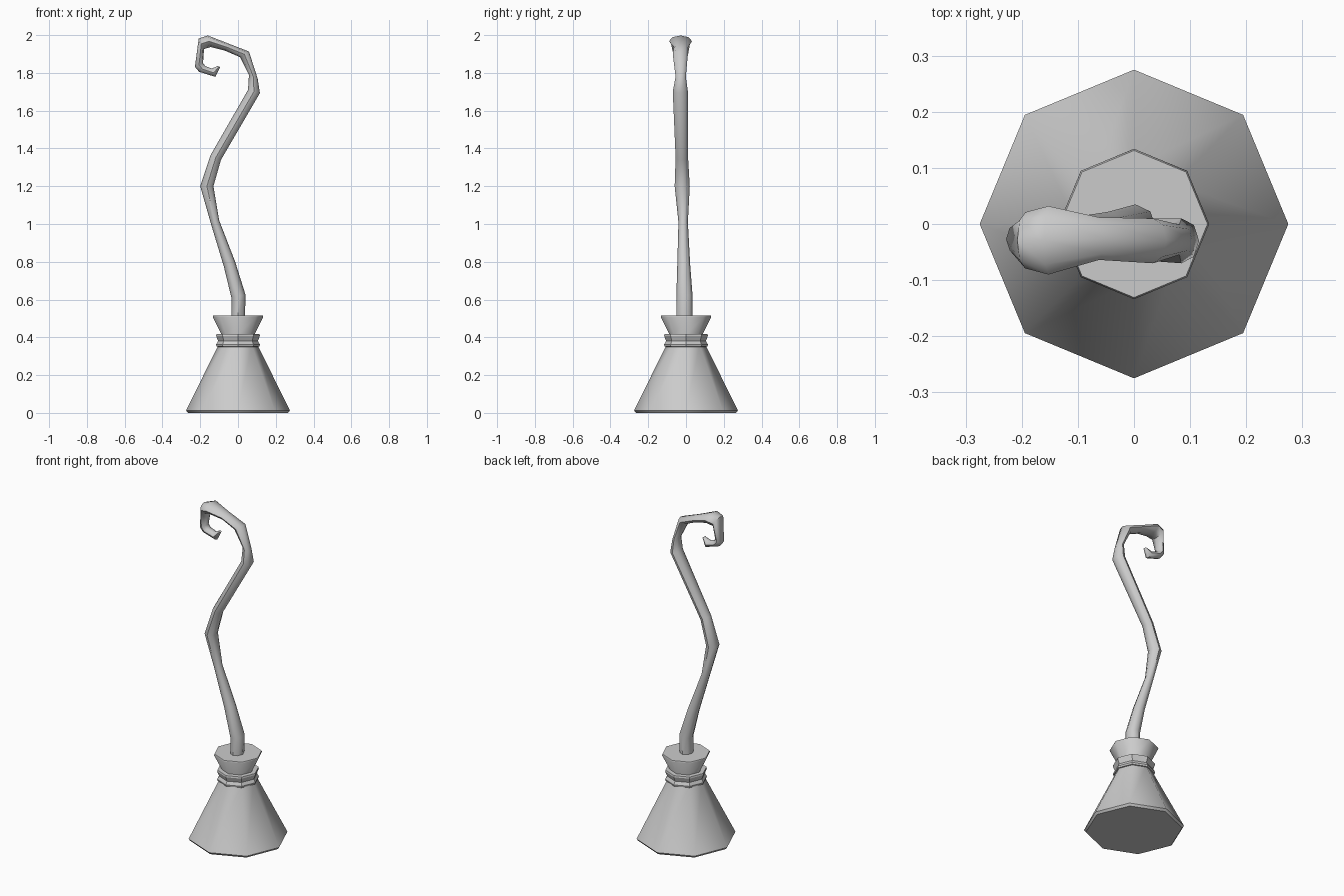
import bpy, bmesh, math
from mathutils import Vector

SIDES = 8


def loft(name, rings, angle):
    """Skin a list of vertex rings into a closed tube with capped ends."""
    bm = bmesh.new()
    loops = [[bm.verts.new(p) for p in ring] for ring in rings]
    for a, b in zip(loops, loops[1:]):
        for i in range(SIDES):
            j = (i + 1) % SIDES
            bm.faces.new((a[i], a[j], b[j], b[i]))
    bm.faces.new(loops[0][::-1])
    bm.faces.new(loops[-1])
    bmesh.ops.recalc_face_normals(bm, faces=bm.faces)
    me = bpy.data.meshes.new(name)
    bm.to_mesh(me)
    bm.free()
    ob = bpy.data.objects.new(name, me)
    bpy.context.collection.objects.link(ob)
    bpy.ops.object.select_all(action='DESELECT')
    ob.select_set(True)
    bpy.context.view_layer.objects.active = ob
    bpy.ops.object.shade_smooth_by_angle(angle=math.radians(angle))
    return ob


def turned(name, profile, angle=50):
    """Eight-sided lathe from (radius, height) pairs."""
    turn = [2 * math.pi * i / SIDES for i in range(SIDES)]
    return loft(name, [[Vector((r * math.cos(t), r * math.sin(t), z)) for t in turn]
                       for r, z in profile], angle)


# Bristle skirt, pinched neck and flared top
turned("bristles", [(0.265, 0), (0.275, 0.013), (0.103, 0.36), (0.088, 0.415),
                    (0.134, 0.508), (0.131, 0.515)])

# Two binding rings around the neck
turned("lower_binding", [(0.095, 0.346), (0.114, 0.352), (0.116, 0.362), (0.105, 0.381), (0.085, 0.383)], 30)
turned("upper_binding", [(0.085, 0.377), (0.105, 0.379), (0.116, 0.408), (0.114, 0.417), (0.08, 0.419)], 30)

# Crooked handle: right/outer edge (x, z), left/inner edge (x, z), y centre, y half width
sections = [
    (0.036, 0.48, -0.036, 0.48, -0.008, 0.042),
    (0.040, 0.625, -0.035, 0.61, -0.008, 0.043),
    (-0.015, 0.80, -0.075, 0.775, -0.012, 0.034),
    (-0.100, 1.02, -0.143, 1.00, -0.015, 0.025),
    (-0.130, 1.20, -0.200, 1.20, -0.020, 0.040),
    (-0.090, 1.34, -0.145, 1.365, -0.022, 0.033),
    (0.116, 1.693, 0.053, 1.71, -0.030, 0.040),
    (0.104, 1.77, 0.058, 1.79, -0.028, 0.027),
    (0.058, 1.913, 0.010, 1.884, -0.030, 0.040),
    (-0.055, 1.957, -0.070, 1.918, -0.026, 0.038),
    (-0.160, 1.998, -0.145, 1.937, -0.029, 0.061),
    (-0.208, 1.982, -0.180, 1.926, -0.029, 0.050),
    (-0.228, 1.832, -0.185, 1.852, -0.027, 0.028),
    (-0.206, 1.806, -0.172, 1.835, -0.027, 0.028),
    (-0.120, 1.779, -0.138, 1.823, -0.027, 0.025),
    (-0.095, 1.830, -0.106, 1.837, -0.027, 0.010),
]
rings = []
for ax, az, bx, bz, y, w in sections:
    a, b = Vector((ax, y, az)), Vector((bx, y, bz))
    mid, half = (a + b) / 2, (a - b) / 2
    rings.append([mid + half * math.cos(t) + Vector((0, w * math.sin(t), 0))
                  for t in (2 * math.pi * i / SIDES for i in range(SIDES))])
loft("handle", rings, 50)
